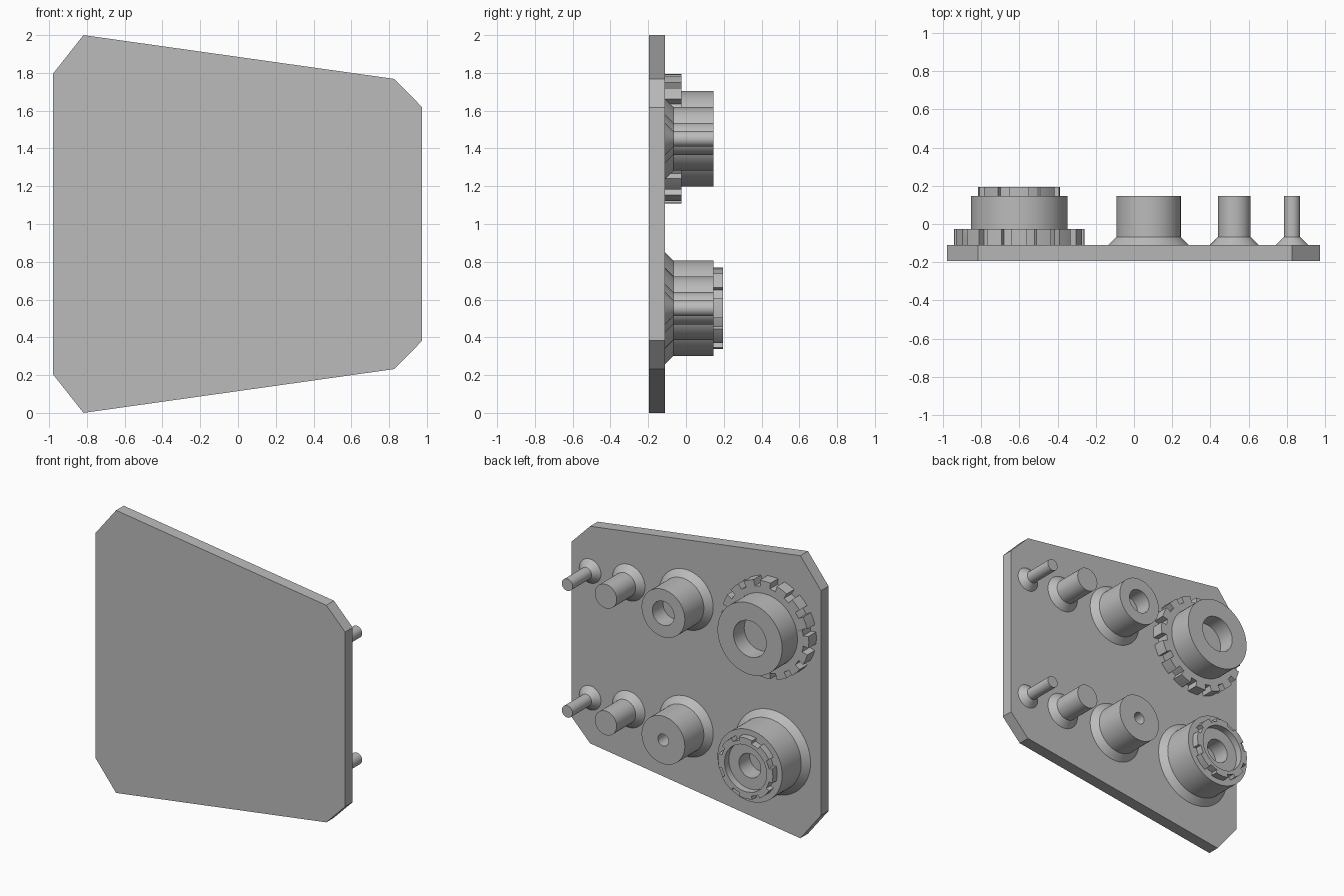
import bpy, bmesh, math

cube = bpy.data.objects.get("Cube")
if cube:
    bpy.data.objects.remove(cube, do_unlink=True)

grey = bpy.data.materials.new("plain grey")
grey.use_nodes = True
colour = (0.5, 0.5, 0.5, 1)
grey.diffuse_color = colour
grey.node_tree.nodes["Principled BSDF"].inputs["Base Color"].default_value = colour

FRONT, PLATE, FLARE, GEAR, POST, CROWN = -0.195, -0.11, -0.067, -0.025, 0.146, 0.195
UPPER, LOWER = 1.451, 0.554
SEGMENTS = 64


def finish(name, bm, x=0, z=0):
    bmesh.ops.remove_doubles(bm, verts=bm.verts, dist=1e-5)
    bmesh.ops.recalc_face_normals(bm, faces=bm.faces)
    mesh = bpy.data.meshes.new(name)
    bm.to_mesh(mesh)
    bm.free()
    mesh.materials.append(grey)
    obj = bpy.data.objects.new(name, mesh)
    bpy.context.collection.objects.link(obj)
    obj.location = (x, 0, z)
    bpy.ops.object.select_all(action="DESELECT")
    obj.select_set(True)
    bpy.context.view_layer.objects.active = obj
    bpy.ops.object.shade_smooth_by_angle(angle=math.radians(30))
    return obj


def lathe(name, profile, x, z):
    """Turn (radius, y) points around the y axis."""
    bm = bmesh.new()
    verts = [bm.verts.new((r, y, 0)) for r, y in profile]
    edges = [bm.edges.new(pair) for pair in zip(verts, verts[1:])]
    bmesh.ops.spin(bm, geom=verts + edges, cent=(0, 0, 0), axis=(0, 1, 0),
                   angle=math.tau, steps=SEGMENTS, use_duplicate=False)
    return finish(name, bm, x, z)


def toothed_ring(name, x, z, y0, y1, tip, root, inner, teeth, half_tooth):
    """Ring with square teeth around its rim."""
    angles = []
    pitch = math.tau / teeth
    for i in range(teeth):
        a = i * pitch
        angles += [(a - half_tooth, root), (a - half_tooth, tip), (a, tip),
                   (a + half_tooth, tip), (a + half_tooth, root), (a + pitch / 2, root)]
    bm = bmesh.new()

    def loop(y, radius=None):
        return [bm.verts.new(((radius or r) * math.cos(a), y, (radius or r) * math.sin(a)))
                for a, r in angles]

    loops = [loop(y0, inner), loop(y0), loop(y1), loop(y1, inner)]
    n = len(angles)
    for a, b in zip(loops, loops[1:] + loops[:1]):
        for i in range(n):
            j = (i + 1) % n
            # inner loops repeat a point at each tooth side
            quad = [a[i], a[j], b[j], b[i]]
            unique = []
            for v in quad:
                if all((v.co - u.co).length > 1e-5 for u in unique):
                    unique.append(v)
            if len(unique) > 2:
                bm.faces.new(unique)
    return finish(name, bm, x, z)


def post(name, x, z, radius, hole=0, depth=0, flared=True):
    base = [(radius + 0.043, PLATE), (radius, FLARE)] if flared else [(radius, PLATE)]
    top = [(radius, POST)]
    if hole:
        top += [(hole, POST), (hole, POST - depth)]
    lathe(name, base + top + [(0, top[-1][1])], x, z)


# Backing plate with clipped corners, mirrored top to bottom
half = [(-0.98, 0.795), (-0.818, 1.0), (0.828, 0.768), (0.975, 0.618)]
outline = half + [(x, -z) for x, z in reversed(half)]
bm = bmesh.new()
face = bm.faces.new([bm.verts.new((x, FRONT, z + 1)) for x, z in outline])
extruded = bmesh.ops.extrude_face_region(bm, geom=[face], use_keep_orig=True)
bmesh.ops.translate(bm, vec=(0, PLATE - FRONT, 0),
                    verts=[v for v in extruded["geom"] if isinstance(v, bmesh.types.BMVert)])
finish("backing_plate", bm)

# Two rows of posts
for row, z in (("upper", UPPER), ("lower", LOWER)):
    post(row + "_thin_pin", 0.828, z, 0.042)
    post(row + "_small_post", 0.526, z, 0.085)
post("upper_medium_post", 0.076, UPPER, 0.169, 0.085, 0.12)
post("lower_medium_post", 0.076, LOWER, 0.169, 0.042, 0.12)
post("upper_large_post", -0.602, UPPER, 0.253, 0.128, 0.12, flared=False)
post("lower_large_post", -0.602, LOWER, 0.253, 0.085, 0.12)

# Toothed collar around the upper post and toothed crown on the lower one
toothed_ring("toothed_collar", -0.602, UPPER, PLATE, GEAR, 0.342, 0.3, 0.25, 16, math.radians(7))
toothed_ring("toothed_crown", -0.602, LOWER, POST, CROWN, 0.215, 0.19, 0.165, 8, math.radians(14))
